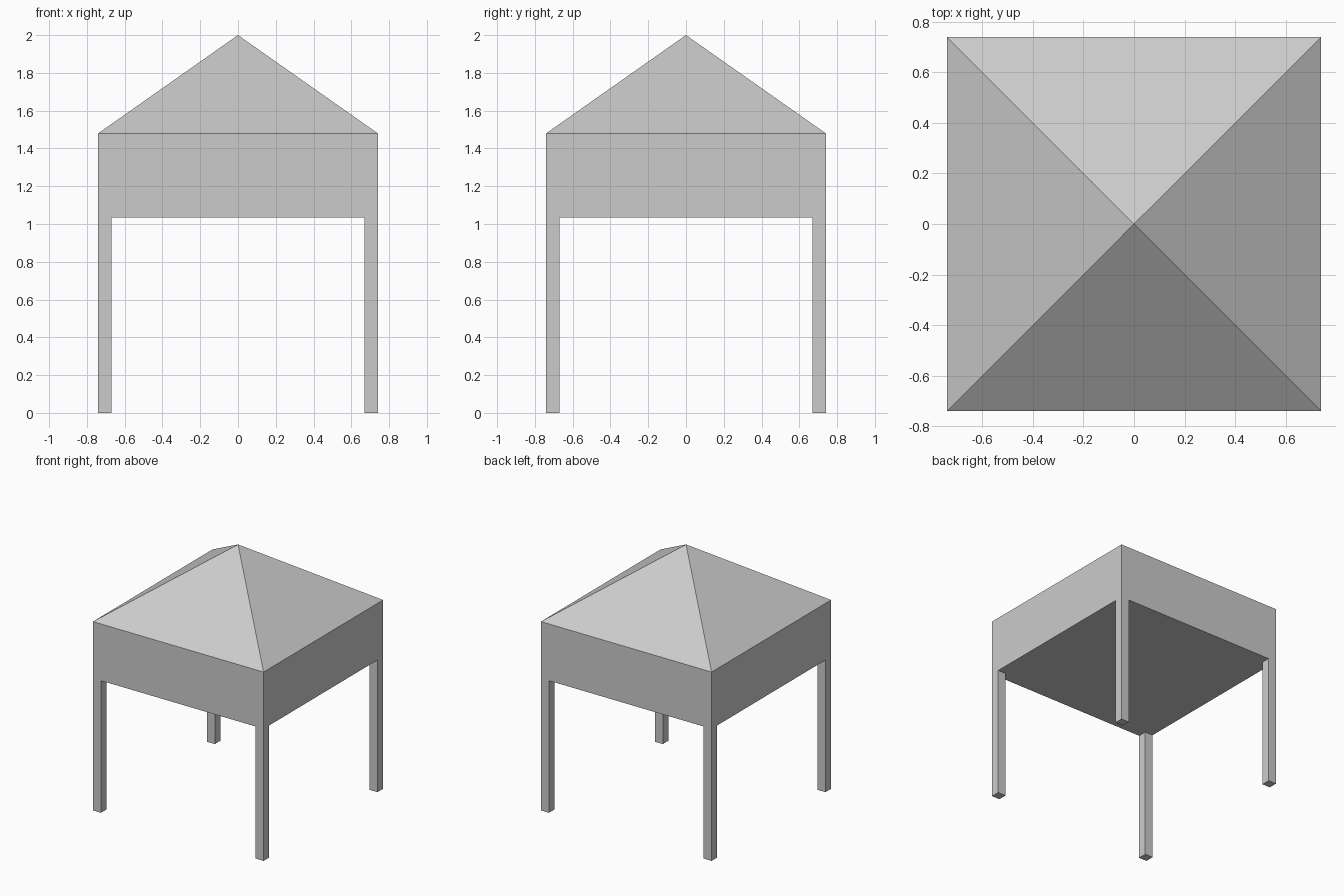
import bpy, bmesh, math
from mathutils import Vector

if "Cube" in bpy.data.objects:
    bpy.data.objects.remove(bpy.data.objects["Cube"])

HALF, LEG = 0.74, 0.07            # half width of canopy, leg thickness
Z_UNDER, Z_EAVE, Z_TOP = 1.035, 1.48, 2.0


def finish(bm, name):
    bmesh.ops.recalc_face_normals(bm, faces=bm.faces)
    mesh = bpy.data.meshes.new(name)
    bm.to_mesh(mesh)
    bm.free()
    obj = bpy.data.objects.new(name, mesh)
    bpy.context.collection.objects.link(obj)
    return obj


# Frame: underside panel with corner squares, walls raised, legs extruded down
bm = bmesh.new()
bmesh.ops.create_grid(bm, x_segments=3, y_segments=3, size=HALF)
for v in bm.verts:
    for i in (0, 1):
        limit = HALF if abs(v.co[i]) > HALF * 0.9 else HALF - LEG
        v.co[i] = math.copysign(limit, v.co[i])
    v.co.z = Z_UNDER
corners = [f for f in bm.faces if f.calc_area() < LEG * LEG * 1.5]
rim = [e for e in bm.edges if e.is_boundary]

walls = bmesh.ops.extrude_edge_only(bm, edges=rim)["geom"]
for v in walls:
    if isinstance(v, bmesh.types.BMVert):
        v.co.z = Z_EAVE

feet = bmesh.ops.extrude_discrete_faces(bm, faces=corners)["faces"]
for f in feet:
    for v in f.verts:
        v.co.z = 0
finish(bm, "canopy_frame_with_legs")

# Roof: four-sided pyramid resting on the wall tops
bm = bmesh.new()
base = [bm.verts.new((x * HALF, y * HALF, Z_EAVE))
        for x, y in ((-1, -1), (1, -1), (1, 1), (-1, 1))]
apex = bm.verts.new(Vector((0, 0, Z_TOP)))
for i in range(4):
    bm.faces.new((base[i], base[(i + 1) % 4], apex))
finish(bm, "pyramid_roof")
